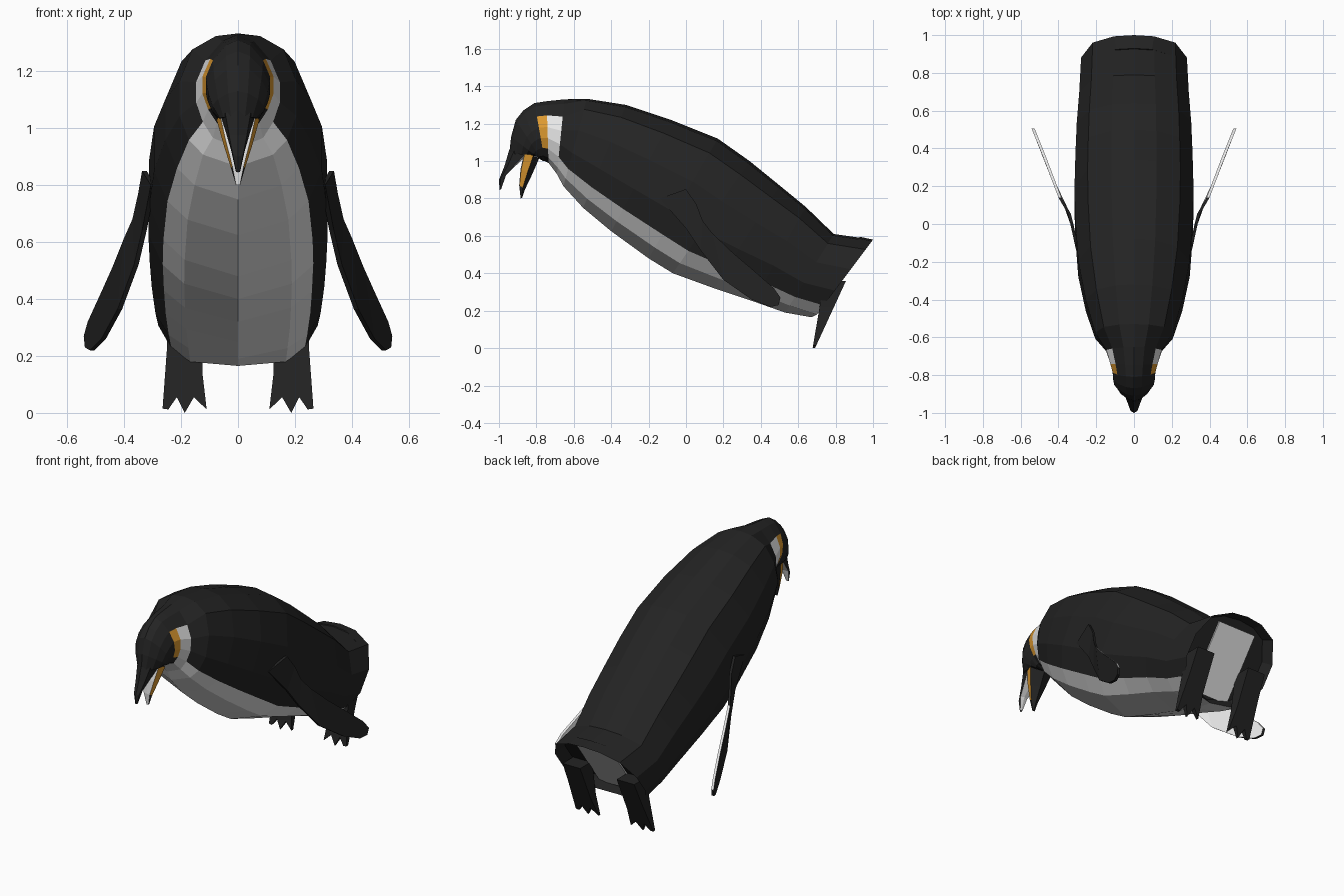
import bpy, bmesh
from mathutils import Vector

if "Cube" in bpy.data.objects:
    bpy.data.objects.remove(bpy.data.objects["Cube"])


def material(name, rgb):
    m = bpy.data.materials.new(name)
    m.diffuse_color = (*rgb, 1)
    m.use_nodes = True
    m.node_tree.nodes["Principled BSDF"].inputs["Base Color"].default_value = m.diffuse_color
    return m


MATS = [material("black", (0.017, 0.017, 0.017)),
        material("white", (0.8, 0.8, 0.8)),
        material("orange", (0.72, 0.32, 0.03))]
BLACK, WHITE, ORANGE = range(3)


def loft(name, rings, paint=lambda i, j: BLACK, caps=(BLACK, BLACK)):
    """Skin closed rings of points; paint(ring, segment) picks the colour."""
    bm = bmesh.new()
    vs = [[bm.verts.new(p) for p in r] for r in rings]
    n = len(vs[0])
    for i in range(len(vs) - 1):
        for j in range(n):
            k = (j + 1) % n
            f = bm.faces.new((vs[i][j], vs[i][k], vs[i + 1][k], vs[i + 1][j]))
            f.material_index = paint(i, j)
    for ring, c in ((vs[0], caps[0]), (vs[-1], caps[1])):
        bm.faces.new(ring).material_index = c
    bmesh.ops.recalc_face_normals(bm, faces=bm.faces)
    me = bpy.data.meshes.new(name)
    bm.to_mesh(me)
    bm.free()
    for m in MATS:
        me.materials.append(m)
    ob = bpy.data.objects.new(name, me)
    bpy.context.collection.objects.link(ob)
    return ob


def section(top, bottom, w, xs, ts, shift=(0, 0)):
    """Symmetric ring from a half profile along the line top -> bottom."""
    half = []
    for x, t in zip(xs, ts):
        y = top[0] + (bottom[0] - top[0]) * t + shift[0]
        z = top[1] + (bottom[1] - top[1]) * t + shift[1]
        half.append(Vector((x * w, y, z)))
    return half + [Vector((-p.x, p.y, p.z)) for p in half[-2:0:-1]]


# Body, head and tail skirt: back point, belly point, half width
BODY_X = (0, .38, .78, 1, 1, .84, .6, 0)
HEAD_T = (0, .06, .23, .42, .6, .77, .91, 1)
BODY_T = (0, .02, .12, .36, .62, .8, .91, 1)
STATIONS = [
    ((-.945, 1.04), (-.79, 1.03), .065),
    ((-.935, 1.13), (-.78, 1.01), .09),
    ((-.91, 1.22), (-.77, 1.005), .105),
    ((-.87, 1.27), (-.765, 1.0), .11),
    ((-.81, 1.31), (-.755, 1.0), .113),    # orange cheek starts
    ((-.745, 1.32), (-.735, .99), .125),   # white collar starts
    ((-.65, 1.33), (-.69, .93), .147),     # collar ends
    ((-.53, 1.333), (-.655, .865), .205),
    ((-.32, 1.30), (-.55, .75), .255),
    ((-.08, 1.22), (-.40, .625), .295),
    ((.17, 1.12), (-.20, .48), .312),
    ((.34, 1.0), (-.07, .40), .315),
    ((.50, .87), (.15, .32), .31),
    ((.64, .755), (.36, .25), .303),
    ((.79, .61), (.53, .19), .29),
    ((1.0, .58), (.67, .14), .28),         # tail rim
]
rings = [section(a, b, w, BODY_X, HEAD_T if i < 7 else BODY_T)
         for i, (a, b, w) in enumerate(STATIONS)]
rings[-1][7].z += .025
# recessed underside of the tail
rings.append(section((.98, .555), (.685, .165), .25, BODY_X, BODY_T, (-.05, .04)))


def paint_body(i, j):
    seg = min(j, 13 - j)
    if i == 4 and 2 <= seg <= 4:
        return ORANGE
    if i == 5 and seg >= 2:
        return WHITE
    if 6 <= i <= 14 and seg >= 5:
        return WHITE
    return BLACK


loft("body", rings, paint_body)

# White panel under the tail, between the legs
loft("under_tail_panel",
     [[(s * .13, y + d, z - d * .75) for s, y, z in
       ((-1, .90, .55), (1, .90, .55), (1, .65, .215), (-1, .65, .215))]
      for d in (0, .007)], lambda i, j: WHITE, (WHITE, WHITE))

# Beak halves: front point, back point, half width
BEAK_X = (0, .75, 1, 0)
upper = [((-.945, 1.06), (-.84, 1.04), .06),
         ((-.97, .975), (-.90, .985), .042),
         ((-1.0, .90), (-.962, .925), .024),
         ((-.997, .845), (-.988, .85), .008)]
loft("upper_beak", [section(a, b, w, BEAK_X, (0, .25, .85, 1)) for a, b, w in upper],
     lambda i, j: WHITE if min(j, 5 - j) == 2 else BLACK)

lower = [((-.865, 1.05), (-.785, 1.015), .075),
         ((-.885, .955), (-.822, .93), .05),
         ((-.892, .87), (-.86, .85), .024),
         ((-.884, .80), (-.876, .805), .008)]


def paint_lower(i, j):
    seg = min(j, 5 - j)
    if seg == 0:
        return WHITE
    return ORANGE if seg == 1 and i < 2 else BLACK


loft("lower_beak", [section(a, b, w, (0, .85, 1, 0), (0, .05, .6, 1)) for a, b, w in lower],
     paint_lower)

# Flippers: side outline, bent outwards along y
FLIPPER = [(-.14, .80), (0, .85), (.055, .77), (.09, .68), (.14, .615), (.25, .51),
           (.35, .425), (.47, .32), (.505, .27), (.495, .23), (.45, .22), (.35, .26),
           (.2, .365), (.08, .52), (0, .64), (-.1, .72)]
BEND = [(-.2, .285), (.05, .34), (.14, .392), (.35, .472), (.52, .54)]


def bend(y):
    for (a, xa), (b, xb) in zip(BEND, BEND[1:]):
        if y <= b:
            return xa + (xb - xa) * (y - a) / (b - a)
    return BEND[-1][1]


def blade(bm_name, s):
    # strips across the blade so that the bend stays clean
    n = len(FLIPPER)
    sections = []
    for k in range(n // 2):
        (ya, za), (yb, zb) = FLIPPER[k + 1], FLIPPER[-k - 1 if k else 0]
        if k == 0:
            (yb, zb) = FLIPPER[0]
        xa, xb = bend(ya), bend(yb)
        d = .008
        sections.append([(s * (xa + d), ya, za), (s * (xb + d), yb, zb),
                         (s * (xb - d), yb, zb), (s * (xa - d), ya, za)])
    # inner face and upper edge turn white past the shoulder
    loft(bm_name, sections,
         lambda i, j: WHITE if j == 2 or (j == 3 and i >= 3) else BLACK)


# Legs with three-toed feet: half outline across, wedge in depth
FOOT = [(.125, .36), (.245, .36), (.25, .22), (.265, .015), (.245, .012), (.215, .055),
        (.187, 0), (.155, .055), (.11, .012), (.125, .14)]


def leg(name, s):
    def front(z):
        return .677 + z * .17

    def back(z):
        return .69 + z * .46

    loft(name, [[(s * x, f(z), z) for x, z in FOOT] for f in (front, back)])


for side, s in (("left", -1), ("right", 1)):
    blade(side + "_flipper", s)
    leg(side + "_leg", s)
